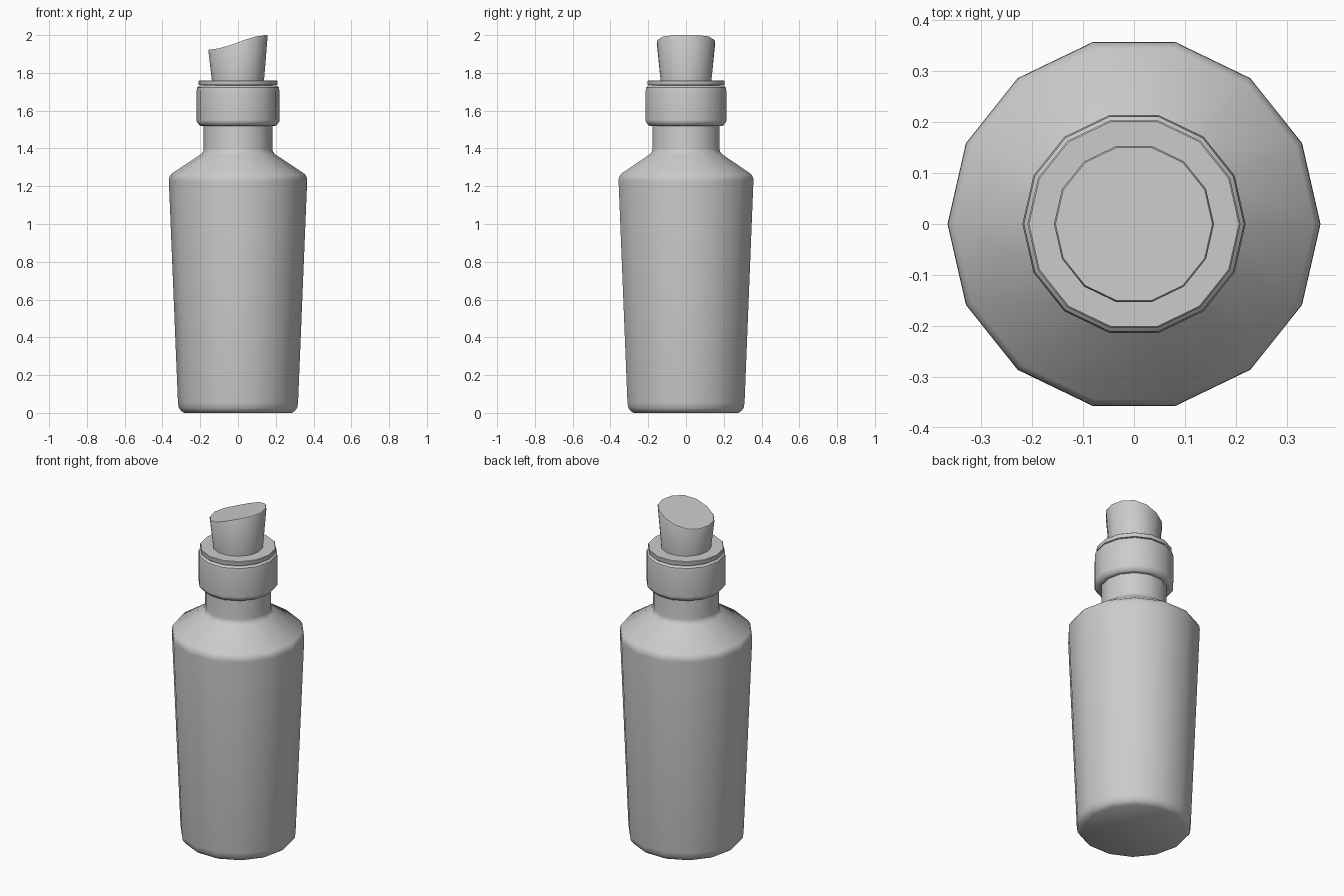
import bpy, bmesh, math

if "Cube" in bpy.data.objects:
    bpy.data.objects.remove(bpy.data.objects["Cube"])

SIDES = 14


def ring(bm, r, height):
    """One 14-sided loop; height is a number or a function of x."""
    verts = []
    for i in range(SIDES):
        a = 2 * math.pi * i / SIDES
        x, y = r * math.cos(a), r * math.sin(a)
        z = height(x) if callable(height) else height
        verts.append(bm.verts.new((x, y, z)))
    return verts


def lathe(name, profile, striped_top=False, angle=35):
    bm = bmesh.new()
    rings = [ring(bm, r, z) for r, z in profile]
    for lo, hi in zip(rings, rings[1:]):
        for i in range(SIDES):
            j = (i + 1) % SIDES
            bm.faces.new((lo[i], lo[j], hi[j], hi[i]))
    bm.faces.new(rings[0][::-1])
    top = rings[-1]
    if striped_top:
        # strips across y so the cap follows the curved cut
        for i in range(SIDES // 2):
            quad = [top[i], top[i + 1], top[-i - 1], top[-i]]
            bm.faces.new(list(dict.fromkeys(quad)))
    else:
        bm.faces.new(top)
    bmesh.ops.recalc_face_normals(bm, faces=bm.faces[:])
    mesh = bpy.data.meshes.new(name)
    bm.to_mesh(mesh)
    bm.free()
    obj = bpy.data.objects.new(name, mesh)
    bpy.context.collection.objects.link(obj)
    bpy.ops.object.select_all(action='DESELECT')
    obj.select_set(True)
    bpy.context.view_layer.objects.active = obj
    bpy.ops.object.shade_smooth_by_angle(angle=math.radians(angle))
    return obj


# Bottle: tapered body, shoulder, neck and flat lip
lathe("bottle", [
    (0.285, 0.0), (0.30, 0.01), (0.313, 0.025), (0.318, 0.055),
    (0.366, 1.225), (0.365, 1.245), (0.353, 1.265),
    (0.195, 1.37), (0.184, 1.385), (0.182, 1.40),
    (0.182, 1.735), (0.207, 1.735), (0.209, 1.74),
    (0.209, 1.757), (0.206, 1.76)])

# Collar: rounded band round the neck
lathe("collar", [
    (0.198, 1.52), (0.203, 1.522), (0.218, 1.54), (0.219, 1.55),
    (0.219, 1.705), (0.216, 1.722), (0.205, 1.732)])


# Cork: flared stopper with a wavy slanted top
def cut(drop):
    return lambda x: 1.962 - drop + 0.038 * math.sin(math.pi / 2 * x / 0.158)


lathe("cork", [(0.136, 1.74), (0.157, cut(0.006)), (0.154, cut(0.0))],
      striped_top=True)
